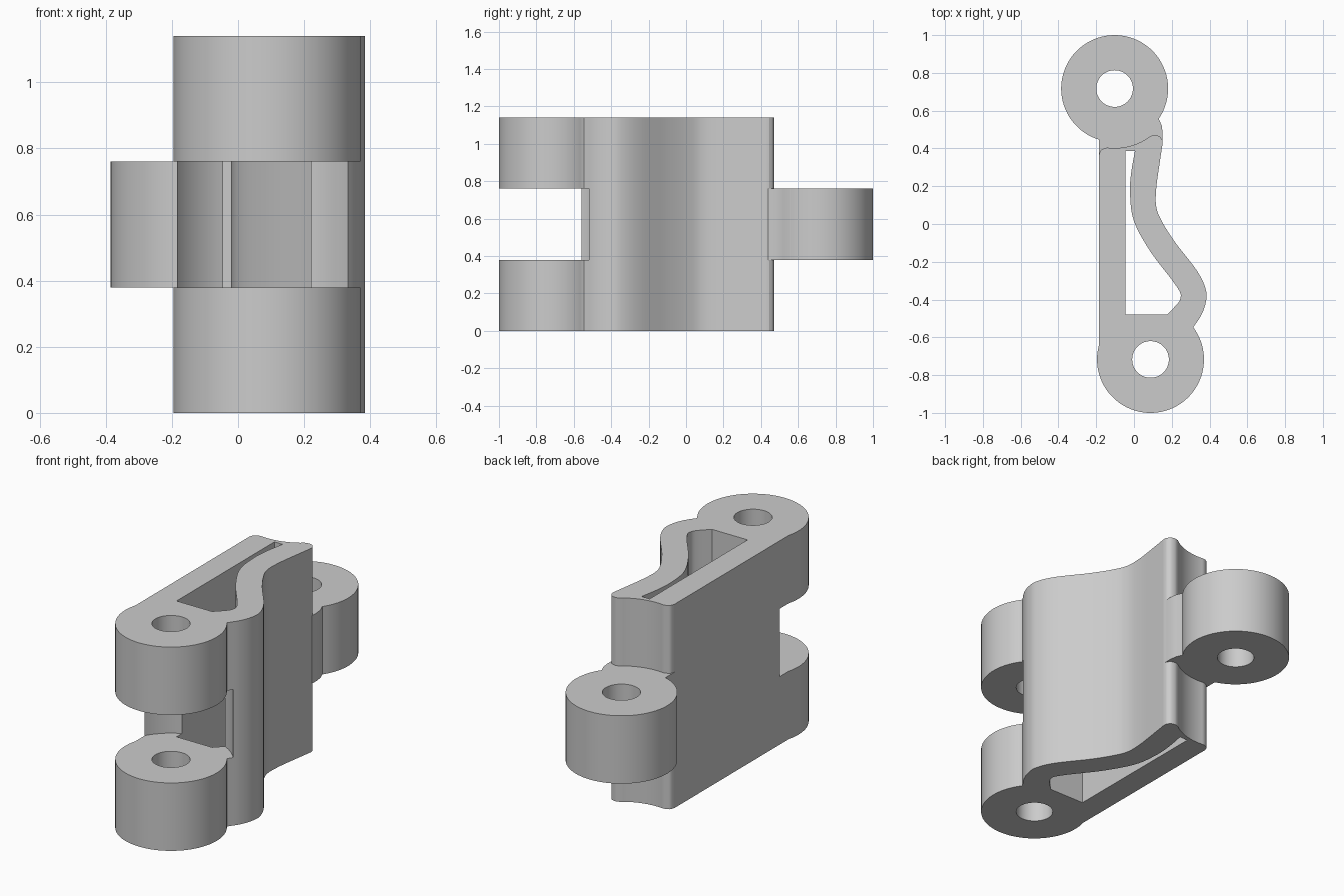
import bpy, bmesh
from math import cos, sin, radians
from mathutils import Vector

if "Cube" in bpy.data.objects:
    bpy.data.objects.remove(bpy.data.objects["Cube"], do_unlink=True)

HEIGHT, SLOT_LOW, SLOT_HIGH = 1.14, 0.38, 0.76
FRONT, REAR = (0.0875, -0.717), (-0.1025, 0.717)   # pin centres
KNUCKLE, CLEARANCE, BORE = 0.283, 0.315, 0.097      # radii
LEFT = -0.185                                       # flat side wall

steel = bpy.data.materials.new("plain grey")
steel.use_nodes = True
GREY = (0.6, 0.6, 0.6, 1)
steel.diffuse_color = GREY
steel.node_tree.nodes["Principled BSDF"].inputs["Base Color"].default_value = GREY


def arc(centre, radius, start, end, steps=64):
    angles = [radians(start + (end - start) * i / steps) for i in range(steps + 1)]
    return [(centre[0] + radius * cos(a), centre[1] + radius * sin(a)) for a in angles]


def smooth_path(points, steps=7):
    """Catmull-Rom curve through the points."""
    p = [Vector(q) for q in points]
    p = [2 * p[0] - p[1]] + p + [2 * p[-1] - p[-2]]
    path = []
    for a, b, c, d in zip(p, p[1:], p[2:], p[3:]):
        for i in range(steps):
            t = i / steps
            path.append(tuple((2 * b + (c - a) * t + (2 * a - 5 * b + 4 * c - d) * t ** 2
                               + (3 * b - a - 3 * c + d) * t ** 3) / 2))
    return path + [tuple(p[-2])]


def prism(name, outline, low, high):
    bm = bmesh.new()
    face = bm.faces.new([bm.verts.new((x, y, low)) for x, y in outline])
    top = bmesh.ops.extrude_face_region(bm, geom=[face])["geom"]
    bmesh.ops.translate(bm, vec=(0, 0, high - low),
                        verts=[g for g in top if isinstance(g, bmesh.types.BMVert)])
    bmesh.ops.recalc_face_normals(bm, faces=bm.faces)
    mesh = bpy.data.meshes.new(name)
    bm.to_mesh(mesh)
    bm.free()
    mesh.materials.append(steel)
    obj = bpy.data.objects.new(name, mesh)
    bpy.context.collection.objects.link(obj)
    return obj


def disc(name, centre, radius, low, high):
    return prism(name, arc(centre, radius, 0, 360)[:-1], low, high)


def combine(target, tool, operation):
    mod = target.modifiers.new(tool.name, "BOOLEAN")
    mod.operation, mod.object, mod.solver = operation, tool, "EXACT"
    bpy.context.view_layer.objects.active = target
    bpy.ops.object.modifier_apply(modifier=mod.name)
    bpy.data.objects.remove(tool, do_unlink=True)


# Body: flat wall, front knuckle, wavy spring wall and scooped rear end
wavy_outside = smooth_path([(0.152, 0.43), (0.137, 0.33), (0.118, 0.19), (0.118, 0.09),
                            (0.15, 0.01), (0.22, -0.1), (0.335, -0.25), (0.381, -0.35),
                            (0.379, -0.42), (0.355, -0.485), (0.315, -0.545)])
rear_end = arc(REAR, CLEARANCE, -97, -57, 24)
rounded_tip = smooth_path([(0.085, 0.465), (0.108, 0.471), (0.135, 0.464), (0.15, 0.445)], 4)
outline = (wavy_outside + arc(FRONT, KNUCKLE, 36, -195.5)
           + smooth_path([(LEFT, 0.365), (-0.176, 0.39), (-0.155, 0.402)], 4)
           + rear_end + rounded_tip)
body = prism("hinge_link", outline, 0, HEIGHT)

# Hollow between the flat wall and the wavy wall
wavy_inside = smooth_path([(0.005, 0.386), (-0.015, 0.27), (-0.021, 0.16), (0, 0.015),
                           (0.085, -0.143), (0.2, -0.295), (0.243, -0.36),
                           (0.246, -0.39), (0.232, -0.42), (0.175, -0.479)])
combine(body, prism("hollow", wavy_inside + [(-0.045, -0.479), (-0.045, 0.386)],
                    -0.1, HEIGHT + 0.1), "DIFFERENCE")

# Front slot that receives the neighbouring knuckle, and its pin bore
combine(body, disc("slot", FRONT, CLEARANCE, SLOT_LOW, SLOT_HIGH), "DIFFERENCE")
combine(body, disc("front_bore", FRONT, BORE, -0.1, HEIGHT + 0.1), "DIFFERENCE")

# Rear middle knuckle with its neck and pin bore
neck = [(LEFT, 0.36), (-0.1, 0.392), (0.02, 0.395), (0.14, 0.42), (0.152, 0.44),
        (0.152, 0.48), (0.147, 0.52), (0.132, 0.555)]
combine(body, prism("rear_knuckle", neck + arc(REAR, KNUCKLE, -34, 253),
                    SLOT_LOW, SLOT_HIGH), "UNION")
combine(body, disc("rear_bore", REAR, BORE, 0, HEIGHT), "DIFFERENCE")

# Smooth curved walls with crisp edges
bpy.ops.object.select_all(action="DESELECT")
body.select_set(True)
bpy.context.view_layer.objects.active = body
bpy.ops.object.shade_smooth_by_angle(angle=radians(25))
